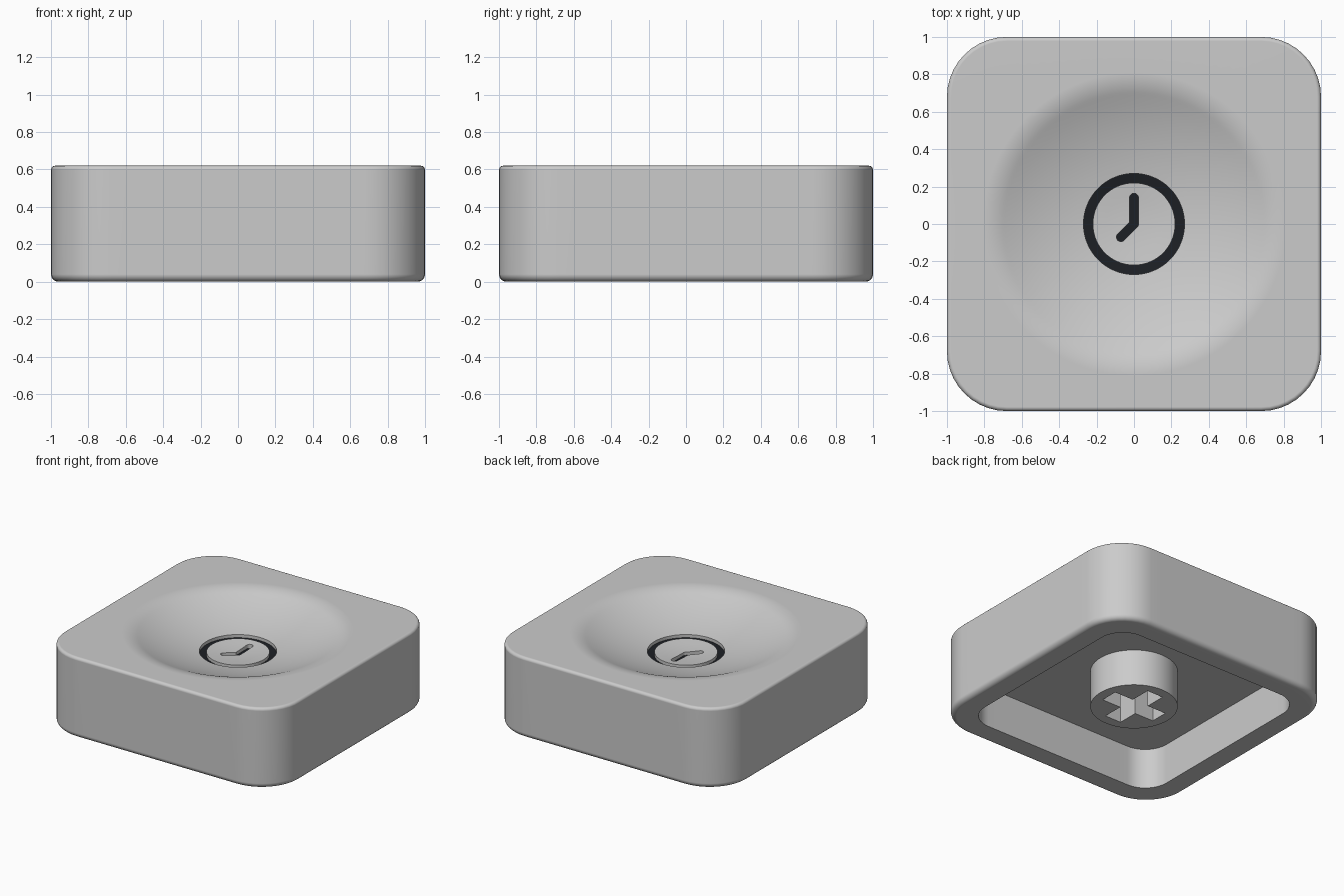
import bpy, bmesh, math
from math import sin, cos, radians, sqrt, atan2

if "Cube" in bpy.data.objects:
    bpy.data.objects.remove(bpy.data.objects["Cube"])

H = 0.62               # overall height
CEIL = 0.31            # underside of the top plate
DISH, RS = 0.17, 1.74  # dish depth and sphere radius
Z0 = H - DISH


def rounded_square(half, r, z, arc=10, side=16):
    """Loop of points, counter-clockwise, with evenly split sides."""
    pts, c = [], half - r
    for q in range(4):
        a0 = q * math.pi / 2
        quarter = [(c + r * cos(i * math.pi / 2 / arc), c + r * sin(i * math.pi / 2 / arc))
                   for i in range(arc + 1)]
        quarter += [(c - 2 * c * i / side, half) for i in range(1, side)]
        pts += [(x * cos(a0) - y * sin(a0), x * sin(a0) + y * cos(a0), z) for x, y in quarter]
    return pts


ANGLES = [atan2(y, x) for x, y, _ in rounded_square(1, 0.32, 0)]


def circle(r, z):
    return [(r * cos(a), r * sin(a), z) for a in ANGLES]


def loft(name, loops, ring=False):
    """Skin a list of equal loops; cap both ends, or join them when ring is set."""
    bm = bmesh.new()
    rows = [[bm.verts.new(p) for p in loop] for loop in loops]
    n = len(rows[0])
    pairs = list(zip(rows, rows[1:])) + ([(rows[-1], rows[0])] if ring else [])
    for a, b in pairs:
        for i in range(n):
            j = (i + 1) % n
            bm.faces.new((a[i], a[j], b[j], b[i]))
    if not ring:
        bm.faces.new(rows[0])
        bm.faces.new(rows[-1])
    bmesh.ops.recalc_face_normals(bm, faces=bm.faces)
    me = bpy.data.meshes.new(name)
    bm.to_mesh(me)
    bm.free()
    ob = bpy.data.objects.new(name, me)
    bpy.context.collection.objects.link(ob)
    return ob


def prism(name, outline, z0, z1):
    return loft(name, [[(x, y, z) for x, y in outline] for z in (z0, z1)])


def cut(ob, cutter):
    m = ob.modifiers.new("cut", 'BOOLEAN')
    m.operation, m.object, m.solver = 'DIFFERENCE', cutter, 'EXACT'
    cutter.hide_render = True
    cutter.hide_set(True)


def smooth(ob):
    bpy.ops.object.select_all(action='DESELECT')
    bpy.context.view_layer.objects.active = ob
    ob.select_set(True)
    bpy.ops.object.shade_smooth_by_angle(angle=radians(35))


def dish_z(r):
    return Z0 + RS - sqrt(RS * RS - r * r)


# Cap body: dish with ring groove, rounded rim, walls, hollow underside
IN, OUT, GROOVE = 0.22, 0.27, 0.03
loops = [circle(r, dish_z(r)) for r in (0.03, 0.09, 0.15, IN)]
loops += [circle(r, dish_z(r) - GROOVE) for r in (IN, OUT)]
loops += [circle(r, dish_z(r)) for r in [OUT + (0.69 - OUT) * i / 9 for i in range(10)]]
for i in range(1, 9):  # soft dish edge
    t = i / 8
    r = (1 - t) ** 2 * 0.69 + 2 * t * (1 - t) * 0.75 + t * t * 0.81
    loops.append(circle(r, (1 - t) ** 2 * dish_z(0.69) + (1 - (1 - t) ** 2) * H))
B, C = 0.022, 0.04
for i in range(6):     # top edge rounding
    a = radians(18 * i)
    d = B * (1 - sin(a))
    loops.append(rounded_square(1 - d, 0.32 - d, H - B + B * cos(a)))
for i in range(6):     # bottom edge rounding
    a = radians(18 * i)
    d = C * (1 - cos(a))
    loops.append(rounded_square(1 - d, 0.32 - d, C - C * sin(a)))
loops += [rounded_square(0.825, 0.19, z) for z in (0, CEIL)]
body = loft("cap_body", loops)

# Clock hands: one bent stroke with round ends
W = 0.024


def arc(cx, cy, a0, a1, n=10):
    return [(cx + W * cos(radians(a0 + (a1 - a0) * i / n)),
             cy + W * sin(radians(a0 + (a1 - a0) * i / n))) for i in range(n + 1)]


k = W / sin(radians(67.5))
hands = (arc(0, 0.14, 0, 180) + [(k * cos(radians(157.5)), k * sin(radians(157.5)))]
         + arc(-0.07, -0.07, 135, 315) + arc(0, 0, 315, 360, 4))
cut(body, prism("hands_cutter", hands, Z0 - GROOVE, Z0 + 0.1))
smooth(body)
body.modifiers.new("normals", 'WEIGHTED_NORMAL').keep_sharp = True

# Dark inlays on the groove floors
dark = bpy.data.materials.new("dark_inlay")
dark.diffuse_color = (0.012, 0.014, 0.018, 1)
dark.use_nodes = True
dark.node_tree.nodes["Principled BSDF"].inputs["Base Color"].default_value = dark.diffuse_color
ring = loft("clock_ring", [circle(r, dish_z(r) - dz) for r, dz in
                           ((IN, 0.032), (IN, 0.024), (OUT, 0.024), (OUT, 0.032))], ring=True)
hand_inlay = prism("clock_hands", hands, Z0 - 0.032, Z0 - 0.024)
for ob in (ring, hand_inlay):
    ob.data.materials.append(dark)
smooth(ring)

# Stem with cross-shaped socket
stem = loft("stem", [circle(0.305, 0.03), circle(0.305, CEIL + 0.02)])
L, T = 0.228, 0.068
quarter = [(L, -T), (L, T), (T, T)]
cross = []
for q in range(4):
    cs, sn = [(1, 0), (0, 1), (-1, 0), (0, -1)][q]
    cross += [(x * cs - y * sn, x * sn + y * cs) for x, y in quarter]
cut(stem, prism("socket_cutter", cross, -0.1, CEIL))
smooth(stem)
